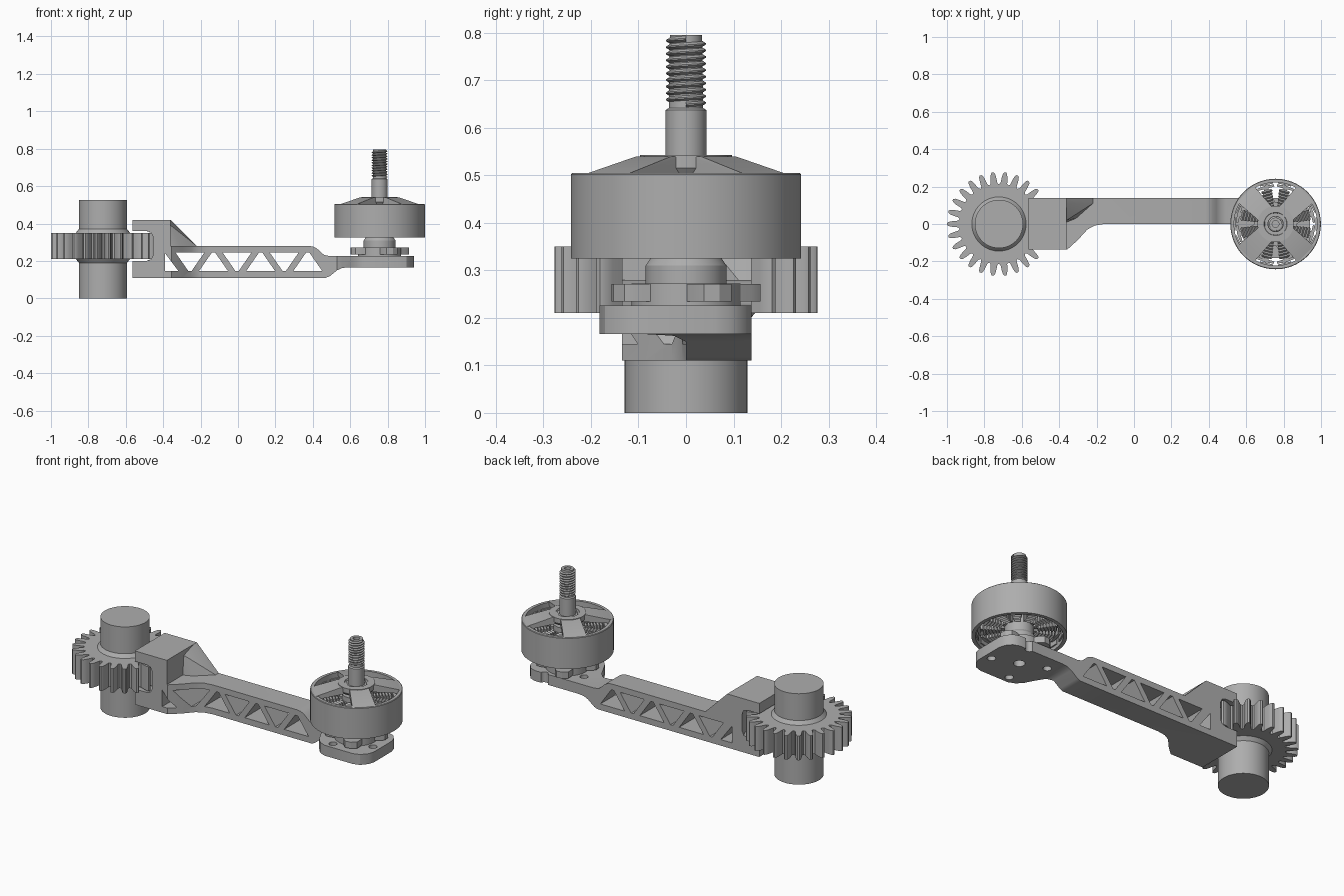
import bpy, bmesh, math
from math import sin, cos, pi, radians
from mathutils import Matrix, Vector

if "Cube" in bpy.data.objects:
    bpy.data.objects.remove(bpy.data.objects["Cube"])

GEAR_X, MOTOR_X = -0.722, 0.757

grey = bpy.data.materials.new("plain grey")
grey.use_nodes = True
grey.diffuse_color = (0.42, 0.42, 0.42, 1)
for node in grey.node_tree.nodes:
    if node.type == 'BSDF_PRINCIPLED':
        node.inputs["Base Color"].default_value = (0.42, 0.42, 0.42, 1)
        node.inputs["Roughness"].default_value = 0.6


def finish(name, bm, loc=(0, 0, 0)):
    bmesh.ops.recalc_face_normals(bm, faces=bm.faces)
    mesh = bpy.data.meshes.new(name)
    bm.to_mesh(mesh)
    bm.free()
    ob = bpy.data.objects.new(name, mesh)
    ob.location = loc
    bpy.context.scene.collection.objects.link(ob)
    mesh.materials.append(grey)
    smooth(mesh)
    return ob


def smooth(mesh):
    mesh.shade_smooth()
    mesh.set_sharp_from_angle(angle=radians(32))


def prism(name, pts, lo, hi, axis='z', loc=(0, 0, 0)):
    """Extrude a flat outline along z, or an x-z outline along y."""
    bm = bmesh.new()
    at = (lambda p, h: (p[0], p[1], h)) if axis == 'z' else (lambda p, h: (p[0], h, p[1]))
    a = [bm.verts.new(at(p, lo)) for p in pts]
    b = [bm.verts.new(at(p, hi)) for p in pts]
    bm.faces.new(a)
    bm.faces.new(b)
    for i in range(len(pts)):
        j = (i + 1) % len(pts)
        bm.faces.new((a[i], a[j], b[j], b[i]))
    return finish(name, bm, loc)


def lathe(name, profile, x, closed=False, steps=64):
    """Turn an (r, z) profile around a vertical axis at x."""
    bm = bmesh.new()
    vs = [bm.verts.new((r, 0, z)) for r, z in profile]
    es = [bm.edges.new(p) for p in zip(vs, vs[1:])]
    if closed:
        es.append(bm.edges.new((vs[-1], vs[0])))
    bmesh.ops.spin(bm, geom=vs + es, cent=(0, 0, 0), axis=(0, 0, 1),
                   angle=2 * pi, steps=steps)
    bmesh.ops.remove_doubles(bm, verts=bm.verts, dist=1e-5)
    return finish(name, bm, (x, 0, 0))


def disc(name, x, r, lo, hi, steps=48):
    return lathe(name, [(0, lo), (r, lo), (r, hi), (0, hi)], x, steps=steps)


def hull(name, pts, loc=(0, 0, 0)):
    bm = bmesh.new()
    bmesh.ops.convex_hull(bm, input=[bm.verts.new(p) for p in pts])
    return finish(name, bm, loc)


def turned(ob, degrees):
    ob.rotation_euler.z = radians(degrees)
    return ob


def bake(ob):
    bpy.context.view_layer.update()
    dg = bpy.context.evaluated_depsgraph_get()
    mesh = bpy.data.meshes.new_from_object(ob.evaluated_get(dg))
    ob.modifiers.clear()
    ob.data = mesh
    smooth(mesh)


def combine(ob, tool, op='DIFFERENCE'):
    mod = ob.modifiers.new("bool", 'BOOLEAN')
    mod.object, mod.operation, mod.solver = tool, op, 'EXACT'
    bake(ob)
    bpy.data.objects.remove(tool)


# Gear: one tooth outline repeated around
half = [(0.212, 0.5), (0.219, 0.34), (0.25, 0.25), (0.27, 0.17), (0.278, 0.07)]
tooth = [(r, -t) for r, t in half] + [(r, t) for r, t in reversed(half[1:])]
TEETH = 26
outline = []
for k in range(TEETH):
    for r, t in tooth:
        a = (k + t) * 2 * pi / TEETH
        outline.append((r * cos(a), r * sin(a)))
prism("gear", outline, 0.21, 0.35, loc=(GEAR_X, 0, 0))
lathe("gear_shaft", [(0, 0), (0.129, 0), (0.129, 0.19), (0.145, 0.21), (0.145, 0.35),
                     (0.129, 0.37), (0.129, 0.525), (0, 0.525)], GEAR_X)

# Arm: side profile trimmed by its plan outline
side = [(-0.565, 0.11), (0.47, 0.11), (0.49, 0.118), (0.53, 0.15), (0.555, 0.162),
        (0.59, 0.166), (1, 0.166), (1, 0.226), (0.49, 0.226), (0.46, 0.232),
        (0.44, 0.25), (0.42, 0.268), (0.4, 0.277), (0.38, 0.28), (-0.36, 0.28),
        (-0.36, 0.42), (-0.565, 0.42)]
plan = [(-0.7, -0.135), (-0.355, -0.135), (-0.3, -0.085), (-0.25, -0.03), (-0.21, -0.008),
        (-0.16, 0), (0.53, 0), (0.56, -0.03), (0.61, -0.13), (0.64, -0.165), (0.68, -0.182),
        (0.86, -0.182), (0.9, -0.17), (0.93, -0.135), (0.94, -0.1), (0.94, 0.06),
        (0.93, 0.095), (0.905, 0.125), (0.87, 0.138), (-0.7, 0.138)]
arm = prism("arm", side, -0.3, 0.3, 'y')
combine(arm, prism("plan_cutter", plan, 0, 0.6), 'INTERSECT')

# Truss windows through the arm
LOW, HIGH = 0.145, 0.246
windows = [[(-0.39, LOW), (-0.39, HIGH - 0.005), (-0.318, LOW)]]
for k in range(6):
    cx = -0.257 + k * 0.126
    base, tip = (HIGH, LOW) if k % 2 == 0 else (LOW, HIGH)
    windows.append([(cx - 0.078, base), (cx + 0.078, base), (cx + 0.008, tip), (cx - 0.008, tip)])
for w in windows:
    combine(arm, prism("window_cutter", w, -0.4, 0.4, 'y'))

# Clearance pocket for the gear
pocket = [(0, 0.2), (0.27, 0.2), (0.291, 0.209), (0.3, 0.23),
          (0.3, 0.33), (0.291, 0.351), (0.27, 0.36), (0, 0.36)]
combine(arm, lathe("pocket_cutter", pocket, GEAR_X))

# Mounting holes
holes = [(0, 0, 0.03)] + [(0.15 * cos(radians(a)), 0.15 * sin(radians(a)), 0.022)
                          for a in (70, 160, 250, 340)]
for hx, hy, r in holes:
    cutter = disc("hole_cutter", MOTOR_X + hx, r, 0.1, 0.3, 24)
    cutter.location.y = hy
    combine(arm, cutter)

# Gusset between bracket and arm
hull("gusset", [(-0.37, 0.138, 0.42), (-0.36, 0.138, 0.42), (-0.36, 0.11, 0.42),
                (-0.22, 0.138, 0.28), (-0.22, 0.11, 0.28), (-0.31, 0.03, 0.28),
                (-0.36, 0.01, 0.28), (-0.36, 0.02, 0.39), (-0.37, 0.138, 0.27),
                (-0.23, 0.138, 0.27)])

# Motor base: hub with four feet
disc("motor_base", MOTOR_X, 0.115, 0.226, 0.272)
for a in (25, 115, 205, 295):
    foot = [(0, -0.055), (0.13, -0.045), (0.158, -0.032), (0.168, 0),
            (0.158, 0.032), (0.13, 0.045), (0, 0.055)]
    turned(prism("motor_foot", foot, 0.234, 0.271, loc=(MOTOR_X, 0, 0)), a)
lathe("motor_neck", [(0, 0.27), (0.085, 0.27), (0.085, 0.31), (0.075, 0.325),
                     (0.075, 0.48), (0, 0.48)], MOTOR_X)

# Stator: twelve teeth with wound coils
for k in range(12):
    a = 15 + 30 * k
    shoe = [(0.195, -0.046), (0.207, -0.046), (0.212, 0), (0.207, 0.046), (0.195, 0.046)]
    turned(prism("stator_shoe", shoe, 0.365, 0.455, loc=(MOTOR_X, 0, 0)), a)
    web = [(0.06, -0.012), (0.2, -0.012), (0.2, 0.012), (0.06, 0.012)]
    turned(prism("stator_web", web, 0.37, 0.45, loc=(MOTOR_X, 0, 0)), a)
    for j in range(6):
        r = 0.1 + 0.016 * j
        w, t = 0.017 + 0.0028 * j, 0.008
        ring = [(r + dx, s * w * u, 0.41 + v * 0.056)
                for dx, u in ((-t, 0.85), (0, 1), (t, 0.85))
                for s in (-1, 1) for v in (-u, u)]
        turned(hull("coil_turn", ring, (MOTOR_X, 0, 0)), a)

# Rotor can with magnets, spokes and hub
lathe("rotor_can", [(0.242, 0.325), (0.242, 0.502), (0.239, 0.505), (0.222, 0.505),
                    (0.222, 0.325)], MOTOR_X, True, 96)
for k in range(14):
    magnet = [(0.214, -0.036), (0.228, -0.036), (0.228, 0.036), (0.214, 0.036)]
    turned(prism("magnet", magnet, 0.345, 0.475, loc=(MOTOR_X, 0, 0)), k * 360 / 14)
for a in (45, 135, 225, 315):
    spoke = [(r, s * w, z) for s in (-1, 1)
             for r, w, z in ((0.05, 0.05, 0.54), (0.095, 0.052, 0.54), (0.228, 0.062, 0.505),
                             (0.228, 0.062, 0.485), (0.05, 0.05, 0.505))]
    turned(hull("rotor_spoke", spoke, (MOTOR_X, 0, 0)), a)
lathe("rotor_hub", [(0, 0.5), (0.085, 0.5), (0.097, 0.515), (0.097, 0.543), (0.062, 0.543),
                    (0.058, 0.535), (0, 0.535)], MOTOR_X)

# Output shaft and its screw thread
lathe("motor_shaft", [(0, 0.48), (0.043, 0.48), (0.043, 0.637), (0.036, 0.642),
                      (0.034, 0.795), (0.018, 0.795), (0.018, 0.765), (0, 0.765)], MOTOR_X)
PITCH, TURNS = 0.0138, 10
bm = bmesh.new()
vs = [bm.verts.new(p) for p in ((0.033, 0, 0), (0.042, 0, PITCH * 0.4),
                                (0.042, 0, PITCH * 0.6), (0.033, 0, PITCH))]
for pair in zip(vs, vs[1:]):
    bm.edges.new(pair)
thread = finish("shaft_thread", bm, (MOTOR_X, 0, 0.642))
mod = thread.modifiers.new("screw", 'SCREW')
mod.axis, mod.angle, mod.screw_offset = 'Z', 2 * pi, PITCH
mod.iterations, mod.steps, mod.render_steps = TURNS, 32, 32
bake(thread)
bm = bmesh.new()
bm.from_mesh(thread.data)
bmesh.ops.remove_doubles(bm, verts=bm.verts, dist=1e-5)
bmesh.ops.recalc_face_normals(bm, faces=bm.faces)
bm.to_mesh(thread.data)
bm.free()
smooth(thread.data)
